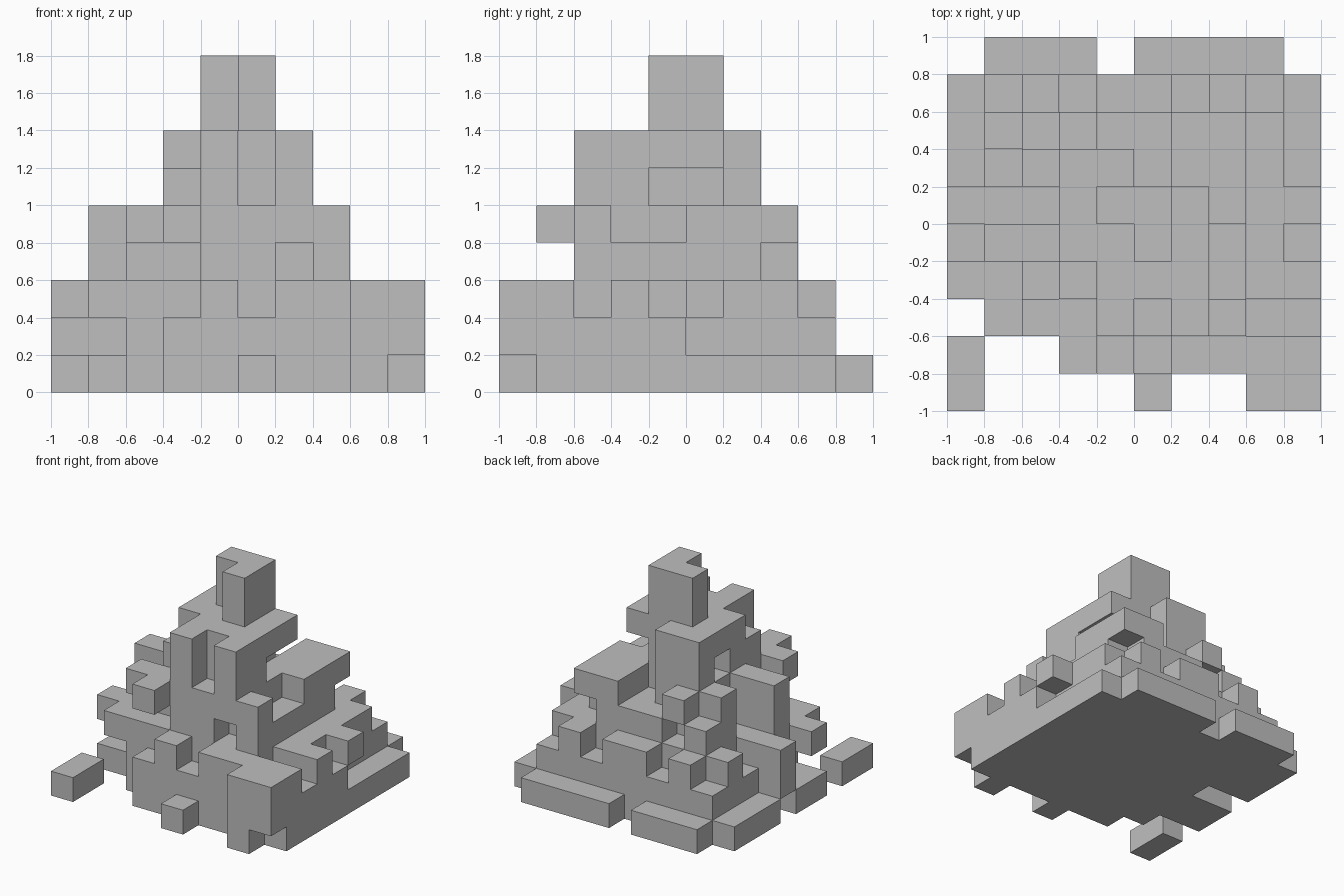
import bpy
import bmesh
from mathutils import Vector

default_cube = bpy.data.objects.get("Cube")
if default_cube:
    bpy.data.objects.remove(default_cube, do_unlink=True)

CELL = 0.2

# Stack heights in cells: one row per step from front to back, x runs along the row
STACKS = [
    "1....1..33",
    "1..5323333",
    ".355757522",
    "3346777433",
    "1557797432",
    "3337997533",
    "1257745531",
    "1345445531",
    "1232332321",
    ".111.1111.",
]

# Hollows under overhanging blocks: column, row, first level, level above
HOLLOWS = [
    (9, 0, 0, 1), (3, 1, 2, 4), (1, 2, 0, 2), (2, 2, 3, 4), (3, 2, 3, 4),
    (6, 2, 3, 4), (0, 3, 1, 2), (1, 3, 1, 2), (1, 4, 1, 2), (6, 4, 5, 6),
    (0, 5, 0, 1), (1, 5, 0, 1), (3, 5, 5, 6), (6, 5, 5, 6), (9, 5, 1, 2),
    (3, 7, 3, 4), (7, 7, 3, 4),
]


def make_material(name, colour):
    material = bpy.data.materials.new(name)
    material.use_nodes = True
    material.diffuse_color = colour
    shader = material.node_tree.nodes["Principled BSDF"]
    shader.inputs["Base Color"].default_value = colour
    return material


def filled_cells():
    cells = set()
    for row, line in enumerate(STACKS):
        for column, height in enumerate(line):
            if height != ".":
                cells.update((column, row, level) for level in range(int(height)))
    for column, row, bottom, top in HOLLOWS:
        cells.difference_update((column, row, level) for level in range(bottom, top))
    return cells


def add_cell_side(bm, cell, axis, sign, offset):
    """Add the square side of a cell that faces along the signed axis."""
    normal, across = Vector(), Vector()
    normal[axis] = sign
    across[(axis + 1) % 3] = 1
    upward = normal.cross(across)
    centre = Vector(cell) + Vector((0.5, 0.5, 0.5)) + normal / 2
    corners = [(-1, -1), (1, -1), (1, 1), (-1, 1)]
    bm.faces.new([
        bm.verts.new((centre + (across * a + upward * b) / 2) * CELL - offset)
        for a, b in corners
    ])


def build_block_pyramid(name, material):
    cells = filled_cells()
    half = len(STACKS) * CELL / 2
    offset = Vector((half, half, 0))
    bm = bmesh.new()
    # Only the outer skin of the joined blocks is made
    for cell in sorted(cells):
        for axis in range(3):
            for sign in (-1, 1):
                neighbour = list(cell)
                neighbour[axis] += sign
                if tuple(neighbour) not in cells:
                    add_cell_side(bm, cell, axis, sign, offset)
    bmesh.ops.remove_doubles(bm, verts=bm.verts[:], dist=CELL / 100)
    mesh = bpy.data.meshes.new(name)
    bm.to_mesh(mesh)
    bm.free()
    mesh.materials.append(material)
    obj = bpy.data.objects.new(name, mesh)
    bpy.context.collection.objects.link(obj)
    return obj


stone_grey = make_material("stone_grey", (0.52, 0.52, 0.52, 1))
build_block_pyramid("stepped_block_pyramid", stone_grey)
